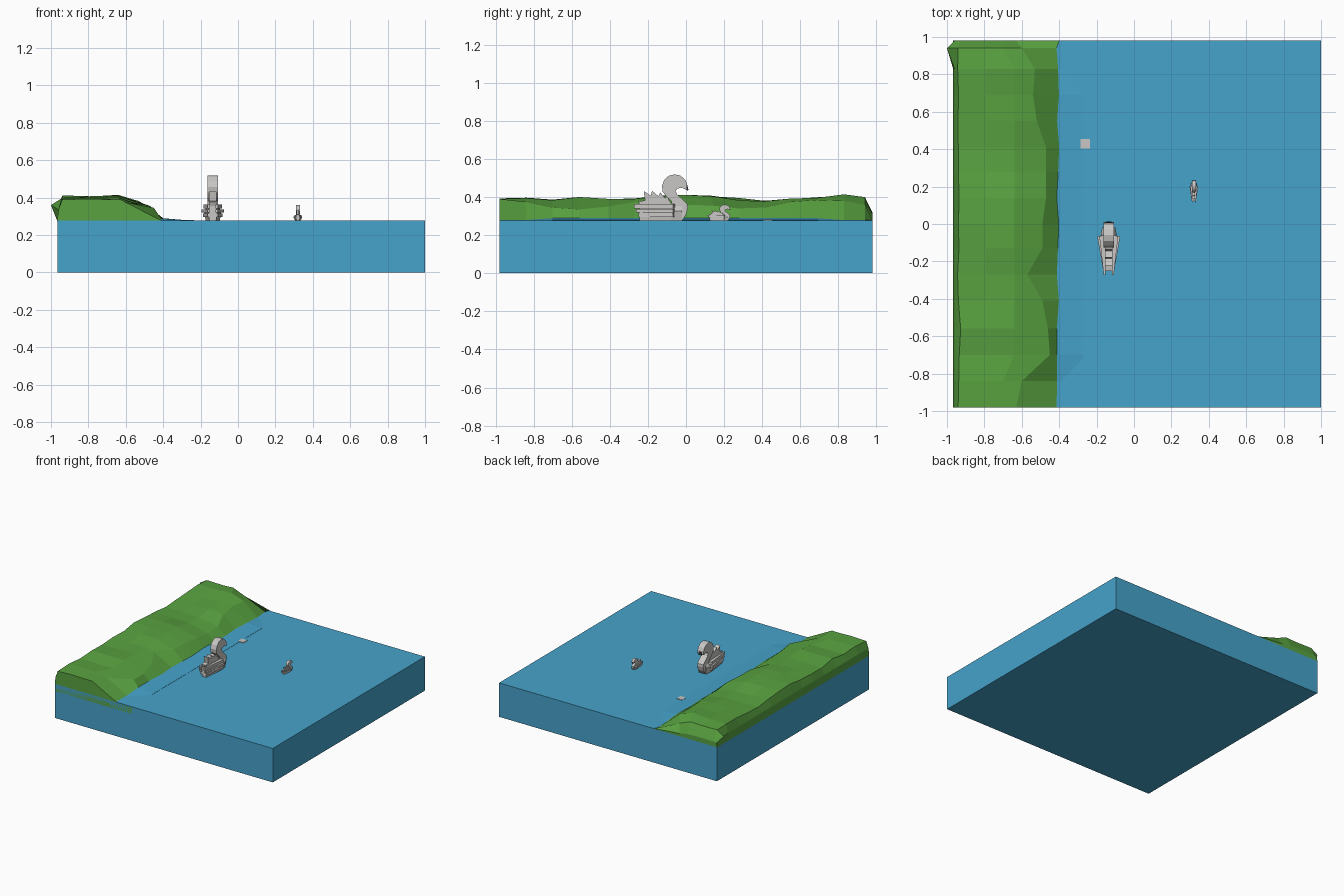
import bpy, bmesh, math, random
random.seed(4)

WATER_Z = 0.277


def material(name, color):
    m = bpy.data.materials.new(name)
    m.diffuse_color = (*color, 1)
    return m


blue = material("water blue", (0.061, 0.366, 0.597))
green = material("grass green", (0.100, 0.365, 0.052))
grey = material("swan light grey", (0.58, 0.57, 0.56))
black = material("beak dark", (0.03, 0.03, 0.03))


def finish(name, bm, mats, rule=None):
    bmesh.ops.recalc_face_normals(bm, faces=bm.faces[:])
    if rule:
        for f in bm.faces:
            f.material_index = rule(f)
    me = bpy.data.meshes.new(name)
    bm.to_mesh(me)
    bm.free()
    for m in mats:
        me.materials.append(m)
    ob = bpy.data.objects.new(name, me)
    bpy.context.collection.objects.link(ob)
    return ob


def loft(name, sections, mats, rule=None):
    """Skin closed cross-sections and cap both ends."""
    bm = bmesh.new()
    rings = [[bm.verts.new(p) for p in s] for s in sections]
    n = len(rings[0])
    for a, b in zip(rings, rings[1:]):
        for i in range(n):
            j = (i + 1) % n
            bm.faces.new((a[i], a[j], b[j], b[i]))
    bm.faces.new(rings[0])
    bm.faces.new(rings[-1][::-1])
    return finish(name, bm, mats, rule)


def box(name, x0, x1, y0, y1, z0, z1, mat):
    ring = lambda z: [(x0, y0, z), (x1, y0, z), (x1, y1, z), (x0, y1, z)]
    return loft(name, [ring(z0), ring(z1)], [mat])


# Water block and the pale plate floating on it
box("water_block", -0.965, 1.0, -0.98, 0.98, 0.0, WATER_Z, blue)
box("floating_plate", -0.285, -0.235, 0.405, 0.455, WATER_Z - 0.003, WATER_Z + 0.004, grey)

# Grassy bank: y, x of the brow, brow height, plateau height
rows = [
    (-0.98, -0.63, 0.39, 0.395), (-0.84, -0.60, 0.375, 0.39), (-0.70, -0.45, 0.345, 0.39),
    (-0.56, -0.46, 0.335, 0.395), (-0.41, -0.49, 0.35, 0.385), (-0.27, -0.57, 0.375, 0.39),
    (-0.13, -0.49, 0.36, 0.40), (0.0, -0.49, 0.36, 0.405), (0.14, -0.47, 0.355, 0.405),
    (0.28, -0.47, 0.34, 0.39), (0.41, -0.47, 0.345, 0.38), (0.55, -0.52, 0.375, 0.39),
    (0.69, -0.54, 0.385, 0.395), (0.83, -0.53, 0.38, 0.41), (0.94, -0.60, 0.36, 0.40),
    (0.98, -0.63, 0.30, 0.31),
]
bank = []
for y, bx, bz, pz in rows:
    end = abs(y) > 0.8
    corner = 0.9 < y < 0.97
    lift = lambda: pz + random.uniform(-0.008, 0.008)
    bank.append([
        (-0.96, y, 0.22), (-0.967, y, WATER_Z),
        (-1.0 if corner else -0.96, y, 0.36 if corner else min(0.335, pz)),
        (-0.93 + random.uniform(-0.015, 0.005), y, lift()),
        (-0.79, y, lift()), (-0.64 - (0.06 if bx < -0.58 else 0), y, lift()),
        (bx, y, bz),
        (-0.405 + random.uniform(-0.01, 0.005), y, 0.279 if end else 0.289),
        (-0.27, y, WATER_Z - 0.01 if end else 0.2785), (-0.27, y, 0.22)])


def shore_rule(f):
    c = f.calc_center_median()
    return 1 if c.z < WATER_Z or (c.x > -0.42 and c.z < 0.287) else 0


loft("grassy_bank", bank, [green, blue], shore_rule)

# Swan boats, modelled at (0, y, height above water) then placed
NECK = [(-0.10, 0.0), (-0.02, 0.0), (0.0, 0.03), (0.01, 0.065), (0.008, 0.085), (-0.012, 0.106),
        (-0.045, 0.135), (-0.055, 0.155), (-0.045, 0.168), (-0.02, 0.172), (-0.002, 0.162),
        (0.006, 0.164), (0.006, 0.192), (-0.005, 0.215), (-0.03, 0.236), (-0.06, 0.242),
        (-0.09, 0.235), (-0.115, 0.212), (-0.126, 0.18), (-0.122, 0.15), (-0.10, 0.122),
        (-0.078, 0.104), (-0.073, 0.085), (-0.08, 0.05)]
FEATHERS = [(-0.235, 0.06), (-0.25, 0.10), (-0.215, 0.105), (-0.222, 0.155), (-0.185, 0.13),
            (-0.178, 0.155), (-0.145, 0.128), (-0.135, 0.147), (-0.11, 0.118),
            (-0.10, 0.125), (-0.075, 0.085), (-0.075, 0.06)]


def swan(prefix, loc, scale):
    def put(p):
        return tuple(l + s * c for l, s, c in zip(loc, scale, p))

    def plate(name, outline, half, mats, rule=None):
        loft(prefix + name, [[put((x, y, z)) for y, z in outline] for x in (-half, half)], mats, rule)

    # neck and head, feather crest, beak
    plate("neck_and_head", NECK, 0.027, [grey])
    plate("tail_feathers", FEATHERS, 0.019, [grey])
    plate("beak", [(-0.004, 0.185), (0.007, 0.185), (0.013, 0.16), (0.005, 0.157)], 0.014, [black])
    # hull tapering to the stern
    hull = []
    for y, b, w, t in ((-0.245, 0.018, 0.024, 0.018), (-0.08, 0.038, 0.046, 0.028),
                       (-0.02, 0.030, 0.036, 0.024)):
        hull.append([put(p) for p in ((-b, y, 0), (b, y, 0), (w, y, 0.05), (t, y, 0.078),
                                      (-t, y, 0.078), (-w, y, 0.05))])
    loft(prefix + "hull", hull, [grey])
    # stepped wing planks on both sides
    for side in (-1, 1):
        for k, (z0, z1, stern) in enumerate(((0.018, 0.038, -0.25), (0.042, 0.060, -0.262),
                                            (0.064, 0.086, -0.272))):
            out = (0.052, 0.061, 0.05)[k]
            ring = [(0.016, stern), (0.027, stern), (out, -0.068), (0.024, -0.055)]
            loft(prefix + "wing_plank", [[put((side * x, y, z)) for x, y in ring]
                                         for z in (z0, z1)], [grey])


swan("large_swan_", (-0.135, 0.0, WATER_Z), (1, 1, 1))
swan("small_swan_", (0.32, 0.228, WATER_Z), (0.38, 0.42, 0.345))
